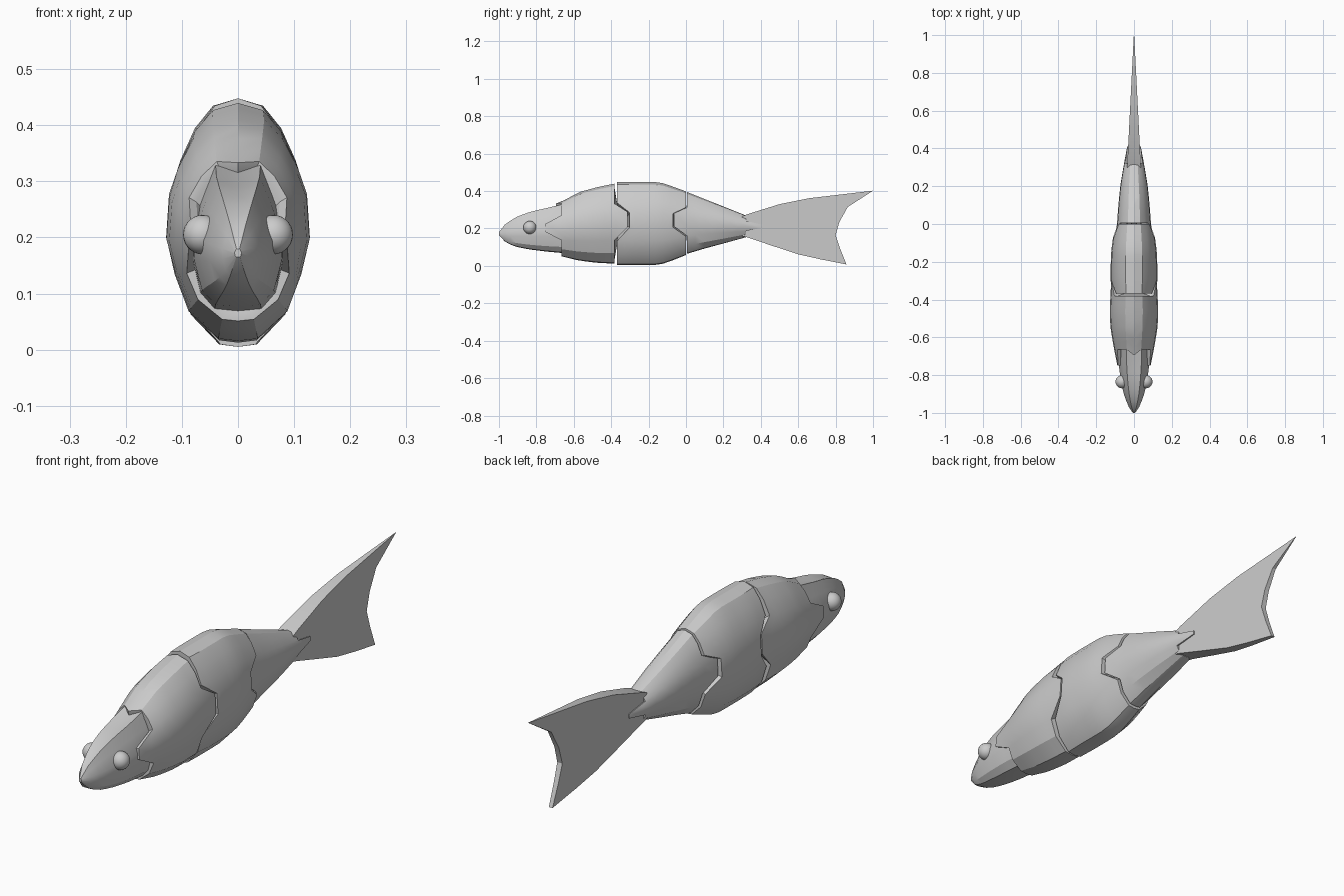
import bpy, bmesh

if "Cube" in bpy.data.objects:
    bpy.data.objects.remove(bpy.data.objects["Cube"])

# half cross-sections from top to bottom: (x, z, share of the chevron offset)
BODY = [(0, 1, 0), (.36, .94, 0), (.62, .76, 0), (.83, .5, 0), (.96, .27, 1),
        (1, -.1, 1), (.87, -.42, 0), (.68, -.74, 0), (.27, -.98, 0), (0, -1, 0)]
HEAD = [(0, .95, 0), (.48, 1, 0), (.72, .6, 0), (1, .1, 0), (.97, -.3, 0),
        (.8, -.75, 0), (.5, -.97, 0), (0, -1, 0)]


def lerp_table(table, y):
    """Interpolate (top, bottom, half width) at y."""
    if y <= table[0][0]:
        return table[0][1:]
    for a, b in zip(table, table[1:]):
        if y <= b[0]:
            t = (y - a[0]) / (b[0] - a[0])
            return [p + (q - p) * t for p, q in zip(a[1:], b[1:])]
    return table[-1][1:]


def finish(name, bm, smooth=True):
    bmesh.ops.recalc_face_normals(bm, faces=bm.faces)
    me = bpy.data.meshes.new(name)
    bm.to_mesh(me)
    bm.free()
    ob = bpy.data.objects.new(name, me)
    bpy.context.collection.objects.link(ob)
    if smooth:
        bpy.ops.object.select_all(action='DESELECT')
        ob.select_set(True)
        bpy.context.view_layer.objects.active = ob
        bpy.ops.object.shade_smooth_by_angle(angle=0.45)
    return ob


def loft(name, section, table, front, back, caps, rings=8, lip=.85, notch=0):
    """Skin between two chevron edges, each (base y, side offset)."""
    bm = bmesh.new()
    full = section + [(-x, z, c) for x, z, c in section[-2:0:-1]]
    loops = []
    for i in range(rings):
        t = i / (rings - 1)
        loop = []
        for k, (x, z, c) in enumerate(full):
            y0 = front[0] + front[1] * c - (notch if k == 0 else 0)
            y = y0 + (back[0] + back[1] * c - y0) * t
            top, bot, w = lerp_table(table, y)
            loop.append(bm.verts.new((x * w, y, (top + bot) / 2 + z * (top - bot) / 2)))
        loops.append(loop)
    # wall thickness at each end, closed by a recessed cap
    for end, cy in ((0, caps[0]), (-1, caps[1])):
        src = loops[0 if end == 0 else -1]
        zc = (src[0].co.z + min(v.co.z for v in src)) / 2
        inner = [bm.verts.new((v.co.x * lip, v.co.y, zc + (v.co.z - zc) * (lip + .05)))
                 for v in src]
        mid = bm.verts.new((0, cy, zc))
        n = len(inner)
        for j in range(n):
            bm.faces.new((inner[j], inner[(j + 1) % n], mid))
        loops.insert(0, inner) if end == 0 else loops.append(inner)
    for a, b in zip(loops, loops[1:]):
        for j in range(len(a)):
            k = (j + 1) % len(a)
            bm.faces.new((a[j], a[k], b[k], b[j]))
    return finish(name, bm)


# head
head_t = [(-1, .18, .165, .006), (-.985, .208, .142, .02), (-.95, .235, .118, .036),
          (-.9, .265, .1, .054), (-.83, .29, .087, .07), (-.75, .308, .077, .08),
          (-.65, .332, .068, .084)]
loft("head", HEAD, head_t, (-1, 0), (-.655, 0), (-1, -.65), rings=12)

# eyes
for s in (-1, 1):
    bm = bmesh.new()
    bmesh.ops.create_uvsphere(bm, u_segments=24, v_segments=14, radius=.035)
    bmesh.ops.translate(bm, verts=bm.verts, vec=(s * .063, -.835, .205))
    finish("eye_left" if s < 0 else "eye_right", bm)

# body segments
front_t = [(-.76, .31, .075, .086), (-.66, .346, .05, .106), (-.57, .395, .028, .122),
           (-.47, .422, .016, .13), (-.37, .442, .012, .124), (-.3, .45, .01, .121)]
loft("front_body", BODY, front_t, (-.665, -.085), (-.382, .07), (-.62, -.35), notch=.03)

mid_t = [(-.37, .448, .005, .114), (-.3, .448, .005, .124), (-.2, .448, .005, .123),
         (-.14, .448, .006, .12), (-.07, .424, .03, .111), (0, .398, .058, .098)]
loft("middle_body", BODY, mid_t, (-.368, .065), (0, -.07), (-.34, -.04), rings=10)

rear_t = [(-.07, .42, .04, .099), (0, .397, .063, .09), (.1, .357, .093, .083),
          (.2, .318, .12, .073), (.32, .27, .153, .053), (.42, .25, .165, .034)]
loft("rear_body", BODY, rear_t, (.006, -.07), (.32, .09), (0, .3), lip=.8)

# tail fin: outline in y, z tapering in thickness to the tip
outline = [(.3, .265), (.33, .277), (.5, .33), (.66, .362), (1, .402), (.865, .315),
           (.82, .235), (.8, .165), (.825, .09), (.858, .008), (.72, .035),
           (.6, .062), (.46, .108), (.32, .155), (.3, .16)]
bm = bmesh.new()
sides = [[bm.verts.new((s * (.001 + .034 * (1 - y) / .67), y, z)) for y, z in outline]
         for s in (-1, 1)]
for v in sides:
    bm.faces.new(v)
for i in range(len(outline)):
    j = (i + 1) % len(outline)
    bm.faces.new((sides[0][i], sides[0][j], sides[1][j], sides[1][i]))
finish("tail_fin", bm)
